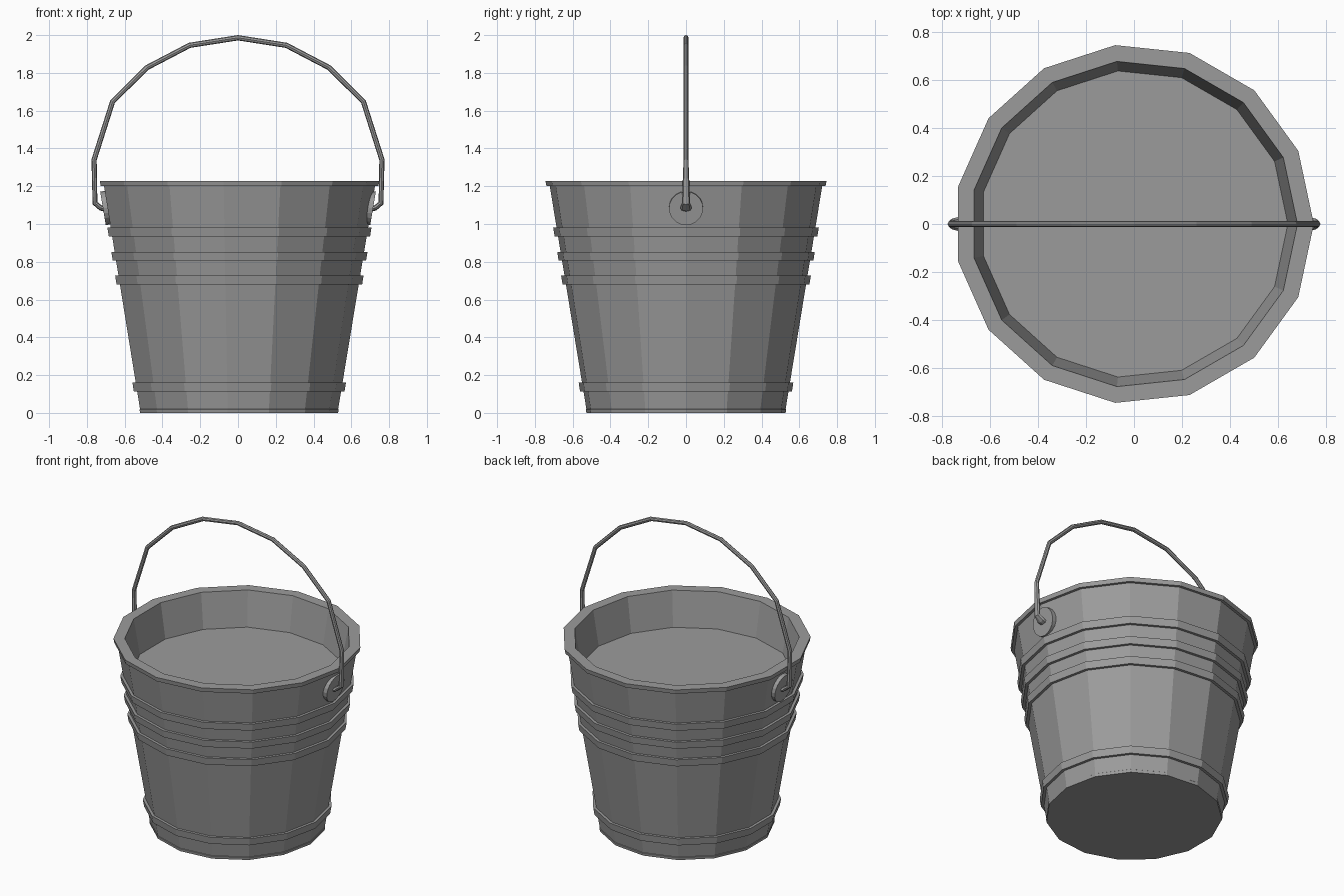
import bpy, bmesh
from math import cos, sin, pi, atan
from mathutils import Vector, Matrix

cube = bpy.data.objects.get("Cube")
if cube:
    bpy.data.objects.remove(cube, do_unlink=True)

SIDES = 15
SLOPE = 0.165


def make_material(name, color):
    mat = bpy.data.materials.new(name)
    mat.use_nodes = True
    mat.diffuse_color = color
    mat.node_tree.nodes["Principled BSDF"].inputs["Base Color"].default_value = color
    return mat


grey = make_material("grey metal", (0.33, 0.33, 0.33, 1))


def finish(name, bm):
    bmesh.ops.recalc_face_normals(bm, faces=bm.faces)
    mesh = bpy.data.meshes.new(name)
    bm.to_mesh(mesh)
    bm.free()
    mesh.materials.append(grey)
    obj = bpy.data.objects.new(name, mesh)
    bpy.context.collection.objects.link(obj)
    return obj


def skin(bm, rings):
    """Join matching rings of points into a capped tube."""
    loops = [[bm.verts.new(p) for p in ring] for ring in rings]
    for a, b in zip(loops, loops[1:]):
        for i in range(len(a)):
            j = (i + 1) % len(a)
            bm.faces.new((a[i], a[j], b[j], b[i]))
    bm.faces.new(loops[0])
    bm.faces.new(loops[-1])


def wall(z):
    return 0.527 + SLOPE * z


# Bucket body: tapered wall with raised hoops, rolled rim and inner floor
profile = [(0.53, 0), (0.533, 0.018), (wall(0.02), 0.02)]
for low in (0.113, 0.68, 0.806, 0.935):
    high = low + 0.047
    profile += [(wall(low), low), (wall(low) + 0.018, low),
                (wall(high) + 0.018, high), (wall(high), high)]
profile += [(wall(1.2), 1.2), (0.743, 1.2), (0.748, 1.228),
            (0.68, 1.228), (0.64, 1.0)]
angles = [2 * pi * i / SIDES for i in range(SIDES)]
bm = bmesh.new()
skin(bm, [[(r * cos(a), r * sin(a), z) for a in angles] for r, z in profile])
finish("bucket_body", bm)

# Round ear plates, tilted to lie on the wall
for name, side in (("left_ear", 1), ("right_ear", -1)):
    bm = bmesh.new()
    bmesh.ops.create_cone(bm, cap_ends=True, segments=20, radius1=0.09,
                          radius2=0.09, depth=0.028)
    ear = finish(name, bm)
    ear.matrix_world = (Matrix.Translation((side * 0.701, 0, 1.085))
                        @ Matrix.Rotation(side * (pi / 2 + atan(SLOPE)), 4, "Y"))

# Wire handle: half path mirrored, flaring in y at the hooked ends
half = [(0.69, 1.075, 0.03), (0.727, 1.085, 0.03), (0.757, 1.11, 0.022),
        (0.762, 1.34, 0.013), (0.664, 1.648, 0.013),
        (0.482, 1.828, 0.013), (0.256, 1.946, 0.013)]
path = half + [(0, 1.986, 0.013)] + [(-x, z, w) for x, z, w in reversed(half)]
points = [Vector((x, 0, z)) for x, z, w in path]
rings = []
for i, p in enumerate(points):
    before = (p - points[max(i - 1, 0)]).normalized()
    after = (points[min(i + 1, len(points) - 1)] - p).normalized()
    along = (before + after).normalized()
    across = Vector((along.z, 0, -along.x))
    width = path[i][2]
    rings.append([p + across * 0.014 * cos(k * pi / 4)
                  + Vector((0, width * sin(k * pi / 4), 0)) for k in range(8)])
bm = bmesh.new()
skin(bm, rings)
finish("handle", bm)
